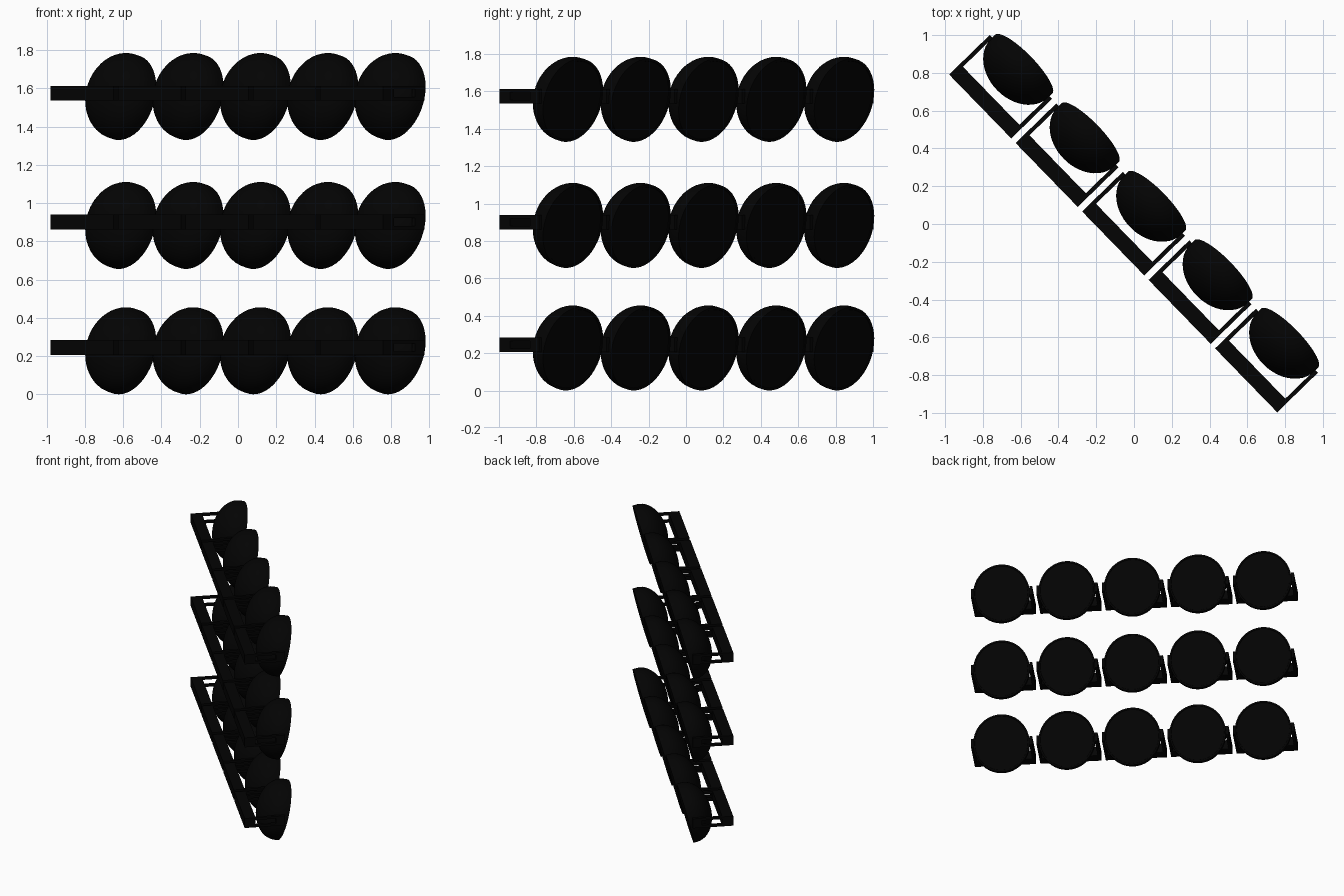
import bpy, bmesh, math
from mathutils import Matrix, Vector

if "Cube" in bpy.data.objects:
    bpy.data.objects.remove(bpy.data.objects["Cube"])

YAW = math.radians(-45.8)      # direction the rows run in
TILT = math.radians(14)        # lamps look downwards
R, DEPTH, WALL = 0.229, 0.193, 0.012

black = bpy.data.materials.new("black_paint")
black.diffuse_color = (0.001, 0.001, 0.001, 1)
black.use_nodes = True
black.node_tree.nodes["Principled BSDF"].inputs["Base Color"].default_value = black.diffuse_color


def finish(bm, name):
    bmesh.ops.recalc_face_normals(bm, faces=bm.faces)
    me = bpy.data.meshes.new(name)
    bm.to_mesh(me)
    bm.free()
    me.materials.append(black)
    return me


def box(bm, x0, x1, y0, y1, z0, z1):
    m = Matrix.Translation(((x0 + x1) / 2, (y0 + y1) / 2, (z0 + z1) / 2))
    m = m @ Matrix.Diagonal((x1 - x0, y1 - y0, z1 - z0, 1))
    bmesh.ops.create_cube(bm, size=1, matrix=m)


# Lamp: round housing with a lip and a front glass just behind it
def lamp_mesh():
    pts = [(0, -0.004), (R - WALL - 0.002, -0.004), (R - WALL, 0), (R, 0), (R, -0.03)]
    for i in range(1, 13):
        t = math.pi / 2 * i / 12
        pts.append((R * math.cos(t), -0.03 - (DEPTH - 0.03) * math.sin(t)))
    pts[-1] = (0, -DEPTH)
    bm = bmesh.new()
    vs = [bm.verts.new((r, a, 0)) for r, a in pts]
    es = [bm.edges.new(p) for p in zip(vs, vs[1:])]
    bmesh.ops.spin(bm, geom=vs + es, cent=(0, 0, 0), axis=(0, 1, 0),
                   angle=math.tau, steps=48)
    bmesh.ops.remove_doubles(bm, verts=bm.verts, dist=1e-4)
    # slightly narrower than tall, so it fits between the bracket arms
    bm.transform(Matrix.Translation((0, 0.317, 0.2225)) @ Matrix.Rotation(-TILT, 4, 'X')
                 @ Matrix.Diagonal((0.95, 1, 1, 1)))
    for f in bm.faces:
        f.smooth = True
    for e in bm.edges:
        if len(e.link_faces) == 2 and e.calc_face_angle(0) > math.radians(35):
            e.smooth = False
    return finish(bm, "lamp_housing")


# Bracket: thick back bar and two slotted side arms
def bracket_mesh():
    z0, z1, w, t, d = 0.207, 0.284, 0.236, 0.022, 0.077
    bm = bmesh.new()
    box(bm, -w, w, -0.004, d, z0, z1)
    for a, b in ((-w, -w + t), (w - t, w)):
        box(bm, a, b, d, 0.23, z0, z0 + 0.018)
        box(bm, a, b, d, 0.23, z1 - 0.018, z1)
        box(bm, a, b, 0.23, 0.297, z0, z1)
    return finish(bm, "bracket")


lamp, bracket = lamp_mesh(), bracket_mesh()

# Three rows of five lamps
for row, z in enumerate((0, 0.655, 1.329)):
    for i in range(5):
        loc = Vector((-0.1075 + (i - 2) * 0.352, -0.10 - (i - 2) * 0.3625, z))
        for me, name in ((lamp, "lamp"), (bracket, "bracket")):
            ob = bpy.data.objects.new(f"{name}_{row + 1}_{i + 1}", me)
            ob.location = loc
            ob.rotation_euler.z = YAW
            bpy.context.collection.objects.link(ob)
